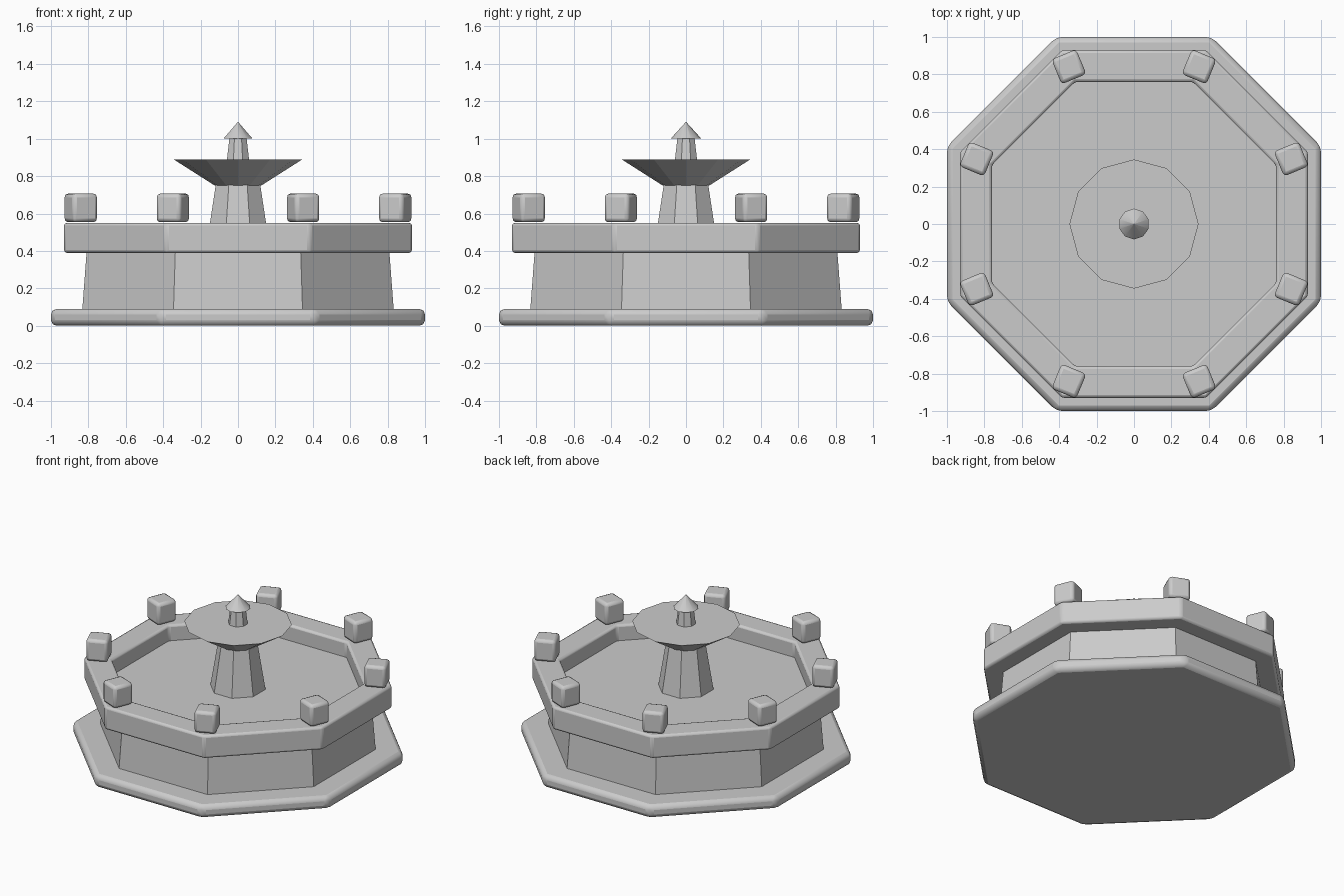
import bpy, bmesh
from math import pi, cos, sin, radians

if "Cube" in bpy.data.objects:
    bpy.data.objects.remove(bpy.data.objects["Cube"])


def lathe(name, profile, sides, start=0.0, closed=False):
    """Sweep (radius, z) points round the z axis with flat sides."""
    bm = bmesh.new()
    rings = [[bm.verts.new((r * cos(start + 2 * pi * i / sides),
                            r * sin(start + 2 * pi * i / sides), z))
              for i in range(sides)] for r, z in profile]
    pairs = list(zip(rings, rings[1:]))
    if closed:
        pairs.append((rings[-1], rings[0]))
    else:
        bm.faces.new(rings[0][::-1])
        bm.faces.new(rings[-1])
    for a, b in pairs:
        for i in range(sides):
            j = (i + 1) % sides
            bm.faces.new((a[i], a[j], b[j], b[i]))
    bmesh.ops.recalc_face_normals(bm, faces=bm.faces)
    mesh = bpy.data.meshes.new(name)
    bm.to_mesh(mesh)
    bm.free()
    ob = bpy.data.objects.new(name, mesh)
    bpy.context.collection.objects.link(ob)
    return ob


def octagon(name, profile, closed=False):
    """Lathe with 8 sides; radii given to the middle of each flat side."""
    k = 1 / cos(pi / 8)
    return lathe(name, [(r * k, z) for r, z in profile], 8, pi / 8, closed)


def bevel(ob, width, segments):
    m = ob.modifiers.new("bevel", 'BEVEL')
    m.width = width
    m.segments = segments
    m.limit_method = 'ANGLE'
    m.angle_limit = radians(30)


def smooth(ob, angle=40):
    bpy.ops.object.select_all(action='DESELECT')
    ob.select_set(True)
    bpy.context.view_layer.objects.active = ob
    bpy.ops.object.shade_smooth_by_angle(angle=radians(angle))


# Stepped base slab
base = octagon("base_step", [(1.0, 0), (1.0, 0.09)])
bevel(base, 0.03, 2)
smooth(base)

# Tapered basin wall, its top is the water level
octagon("basin_wall", [(0.833, 0.08), (0.806, 0.44)])

# Overhanging rim
rim = octagon("basin_rim", [(0.93, 0.39), (0.93, 0.55), (0.76, 0.55), (0.76, 0.39)], True)
bevel(rim, 0.015, 2)
smooth(rim)

# Corner blocks on the rim
for i in range(8):
    a = pi / 8 + i * pi / 4
    bpy.ops.mesh.primitive_cube_add(size=1, location=(0.91 * cos(a), 0.91 * sin(a), 0.63),
                                    rotation=(0, 0, a))
    block = bpy.context.object
    block.name = f"corner_block_{i + 1}"
    block.scale = (0.143, 0.143, 0.153)
    bpy.ops.object.transform_apply(location=False, rotation=False, scale=True)
    bevel(block, 0.02, 2)
    smooth(block)

# Central column, bowl, spout and pointed cap
octagon("column", [(0.168, 0.43), (0.118, 0.76)])
lathe("bowl", [(0.125, 0.75), (0.345, 0.89)], 12, pi / 2)
octagon("spout", [(0.06, 0.88), (0.045, 1.01)])
cap = lathe("spout_cap", [(0.082, 1.0), (0.0005, 1.09)], 10, pi / 2)
smooth(cap)
